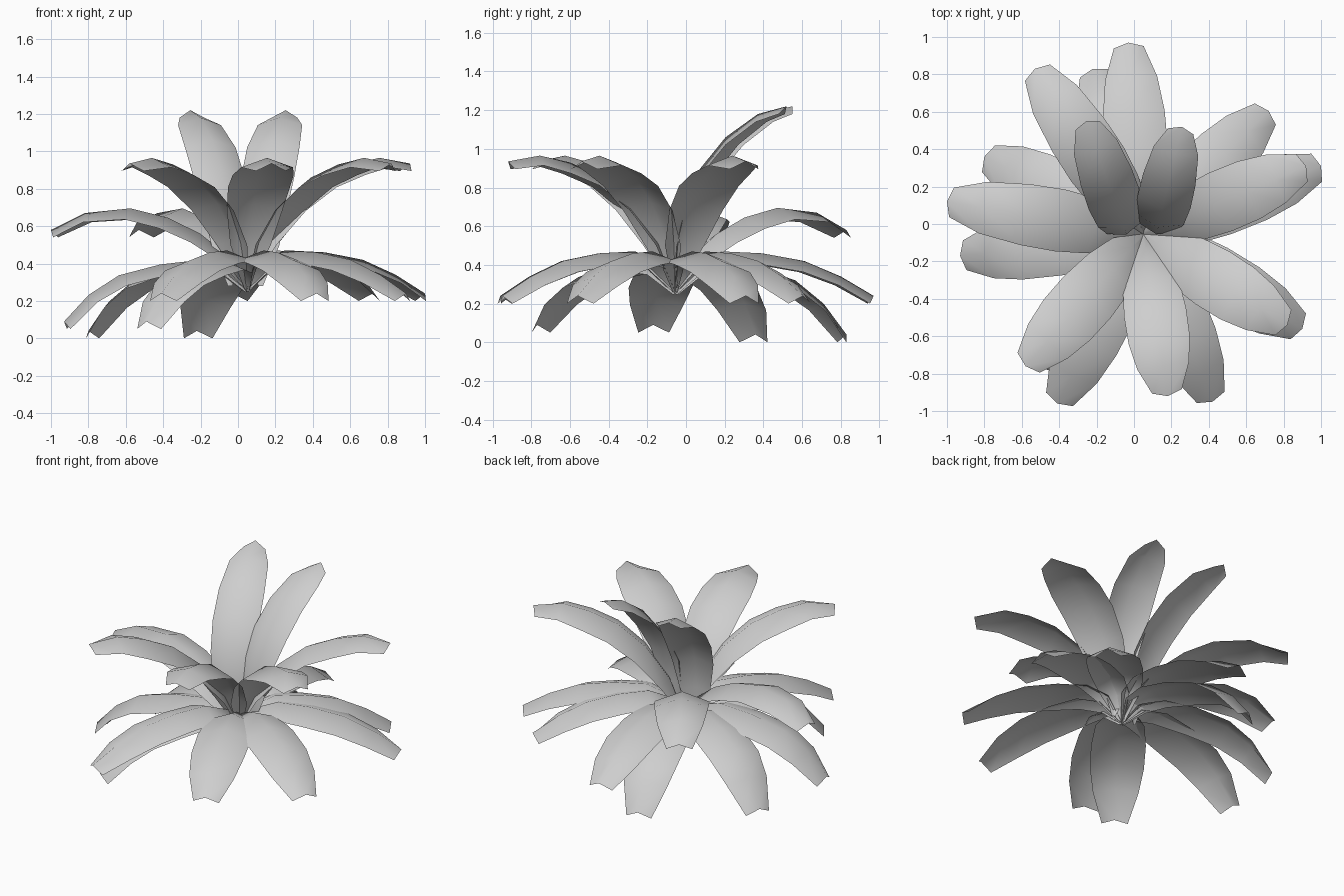
import bpy
from mathutils import Vector

cube = bpy.data.objects.get("Cube")
if cube:
    bpy.data.objects.remove(cube, do_unlink=True)

GREY = (0.62, 0.62, 0.62, 1)
leaf_grey = bpy.data.materials.new("leaf_grey")
leaf_grey.use_nodes = True
leaf_grey.diffuse_color = GREY
leaf_grey.node_tree.nodes["Principled BSDF"].inputs["Base Color"].default_value = GREY

CENTRE = Vector((0.05, -0.055, 0))
WIDTHS = [0.03, 0.22, 0.3, 0.335, 0.33, 0.28, 0.16]

# Width factor and midrib profile (radius, height) of each tier, then for each
# leaf: tip x, tip y, extra tip height, sideways shift of its root
TIERS = {
    "crown_leaf": (
        0.87,
        [(.0, .28), (.0, .5), (.04, .72), (.14, .9), (.28, 1.06), (.46, 1.18), (.62, 1.22)],
        [(.255, .52, 0, .07), (-.255, .55, 0, -.09)]),
    "upper_leaf": (
        1,
        [(.0, .28), (.09, .52), (.24, .72), (.42, .86), (.6, .93), (.77, .965), (.95, .935)],
        [(.18, -.92, 0, 0), (.92, .31, 0, 0), (-.58, -.76, 0, 0), (.82, -.54, 0, 0)]),
    "middle_leaf": (
        1,
        [(.0, .27), (.1, .44), (.25, .56), (.42, .645), (.62, .695), (.86, .67), (1.04, .58)],
        [(-1, .12, 0, 0), (-.53, .83, 0, 0)]),
    "lower_leaf": (
        1,
        [(.0, .26), (.08, .41), (.24, .47), (.45, .46), (.67, .42), (.86, .34), (1.03, .24)],
        [(1, .31, 0, 0), (.72, .605, 0, 0), (-.03, .97, 0, 0),
         (.9, -.56, 0, 0), (.42, -.95, 0, 0), (-.41, -.96, 0, 0)]),
    "bottom_leaf": (
        1,
        [(.0, .25), (.08, .38), (.24, .42), (.46, .39), (.68, .32), (.84, .2), (.97, .04)],
        [(-.22, .83, 0, 0), (-.8, .36, 0, 0), (-.93, -.17, .05, 0), (-.49, -.77, .05, 0)]),
}


def build_leaf(name, spread, profile, tip_x, tip_y, lift, shift):
    """Arched blade, two faces across, with a ridge along its midrib."""
    root = CENTRE + Vector((shift, 0, 0))
    reach = Vector((tip_x, tip_y, 0)) - root
    out = reach.normalized()
    side = Vector((-out.y, out.x, 0))
    end = profile[-1][0]
    points = [root + reach * r / end + Vector((0, 0, z + lift * (r / end) ** 3))
              for r, z in profile]
    last = len(points) - 1
    verts, faces = [], []
    for i, (p, width) in enumerate(zip(points, WIDTHS)):
        half = side * width * spread / 2
        along = (points[min(i + 1, last)] - points[max(i - 1, 0)]).normalized()
        edge = p - along.cross(side) * half.length * 0.36
        if i == last:
            # Blunt tip: corners droop and sit slightly behind the point
            edge = p - out * 0.025 - Vector((0, 0, 0.04))
        verts += [edge + half, p, edge - half]
    for i in range(last):
        for a in (i * 3, i * 3 + 1):
            faces.append((a, a + 3, a + 4, a + 1))
    mesh = bpy.data.meshes.new(name)
    mesh.from_pydata(verts, [], faces)
    # Upper side of the blade faces the sky
    if sum(f.normal.z for f in mesh.polygons) < 0:
        mesh.flip_normals()
    mesh.shade_smooth()
    mesh.materials.append(leaf_grey)
    bpy.context.scene.collection.objects.link(bpy.data.objects.new(name, mesh))


for tier, (spread, profile, leaves) in TIERS.items():
    for n, leaf in enumerate(leaves, 1):
        build_leaf(f"{tier}_{n}", spread, profile, *leaf)
